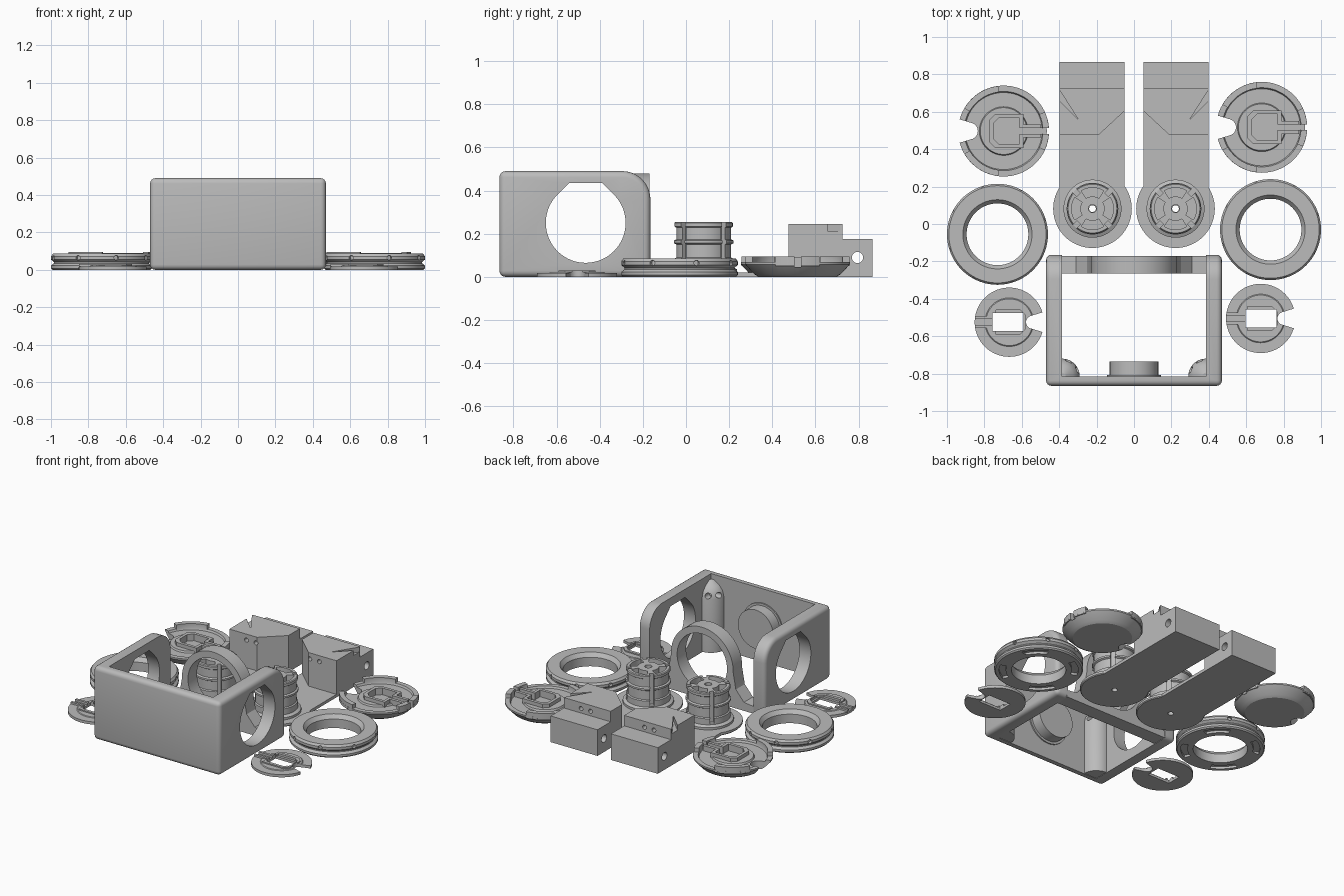
import bpy, bmesh
from math import sin, cos, pi, radians
from mathutils import Matrix, Vector

if "Cube" in bpy.data.objects:
    bpy.data.objects.remove(bpy.data.objects["Cube"])

grey = bpy.data.materials.new("grey_plastic")
grey.diffuse_color = (0.5, 0.5, 0.5, 1)
grey.use_nodes = True
grey.node_tree.nodes["Principled BSDF"].inputs["Base Color"].default_value = grey.diffuse_color


def make(name, bm):
    bmesh.ops.remove_doubles(bm, verts=bm.verts, dist=1e-5)
    bmesh.ops.recalc_face_normals(bm, faces=bm.faces)
    me = bpy.data.meshes.new(name)
    bm.to_mesh(me)
    bm.free()
    me.materials.append(grey)
    ob = bpy.data.objects.new(name, me)
    bpy.context.collection.objects.link(ob)
    return ob


def loft(name, loops):
    """Skin closed loops of equal length and cap both ends."""
    bm = bmesh.new()
    rows = [[bm.verts.new(p) for p in lp] for lp in loops]
    n = len(rows[0])
    for a, b in zip(rows, rows[1:]):
        for i in range(n):
            bm.faces.new((a[i], a[(i + 1) % n], b[(i + 1) % n], b[i]))
    bm.faces.new(rows[0])
    bm.faces.new(rows[-1])
    return make(name, bm)


def prism(name, pts, a, b, axis='z'):
    place = {'z': lambda u, v, w: (u, v, w), 'x': lambda u, v, w: (w, u, v),
             'y': lambda u, v, w: (u, w, v)}[axis]
    return loft(name, [[place(u, v, w) for u, v in pts] for w in (a, b)])


def box(name, x0, x1, y0, y1, z0, z1):
    return prism(name, [(x0, y0), (x1, y0), (x1, y1), (x0, y1)], z0, z1)


def arc(cx, cy, r, a0, a1, n=16):
    return [(cx + r * cos(radians(a0 + (a1 - a0) * i / n)),
             cy + r * sin(radians(a0 + (a1 - a0) * i / n))) for i in range(n + 1)]


def sector(cx, cy, r0, r1, a0, a1):
    return arc(cx, cy, r1, a0, a1) + arc(cx, cy, r0, a1, a0)


def lathe(name, profile, cx, cy, n=72):
    bm = bmesh.new()
    rows = [[bm.verts.new((cx + r * cos(2 * pi * i / n), cy + r * sin(2 * pi * i / n), z))
             for r, z in profile] for i in range(n)]
    m = len(profile)
    for i in range(n):
        a, b = rows[i], rows[(i + 1) % n]
        for j in range(m):
            k = (j + 1) % m
            if profile[j][0] == 0 and profile[k][0] == 0:
                continue
            ring = [a[j], b[j], b[k], a[k]]
            if profile[j][0] == 0:
                ring.remove(b[j])
            if profile[k][0] == 0:
                ring.remove(b[k])
            bm.faces.new(ring)
    return make(name, bm)


def rod(p, q, r, n=20):
    p, q = Vector(p), Vector(q)
    bm = bmesh.new()
    bmesh.ops.create_cone(bm, cap_ends=True, segments=n, radius1=r, radius2=r, depth=(q - p).length,
                          matrix=Matrix.Translation((p + q) / 2) @ (q - p).to_track_quat('Z', 'Y').to_matrix().to_4x4())
    return make("rod", bm)


def bake(ob):
    bpy.context.view_layer.update()
    me = bpy.data.meshes.new_from_object(ob.evaluated_get(bpy.context.evaluated_depsgraph_get()))
    ob.modifiers.clear()
    ob.data = me


def combine(ob, tools, op='DIFFERENCE'):
    for t in tools:
        m = ob.modifiers.new("bool", 'BOOLEAN')
        m.operation, m.object, m.solver = op, t, 'EXACT'
        bake(ob)
        bpy.data.objects.remove(t)


# Housing: U-shaped walls with rounded rear top corners
side = [(-.865, 0), (-.165, 0)] + arc(-.295, .36, .13, 0, 90, 10) + [(-.865, .49)]
housing = prism("housing", side, -.47, .47, 'x')
bev = housing.modifiers.new("round", 'BEVEL')
bev.width, bev.segments, bev.limit_method, bev.angle_limit = .028, 4, 'ANGLE', radians(40)
bake(housing)
window = arc(-.465, .25, .185, 135, 405, 48) + [(-.388, .435), (-.542, .435)]
combine(housing, [box("c", -.385, .385, -.815, 0, -.1, .6), prism("c", window, -.6, .6, 'x')])

# Corner screw columns inside the front wall
for s in (-1, 1):
    def quarter(r, z):
        pts = [(-.02, -.02), (r, -.02)] + arc(0, 0, r, 0, 90, 12) + [(-.02, r)]
        return [(s * (.385 - u), -.815 + v, z) for u, v in pts]
    col = loft("corner_column", [quarter(r, z) for r, z in
                                 ((.095, .003), (.095, .36), (.085, .40), (.06, .43), (.02, .455))])
    combine(col, [rod((s * .26, -.78, .38), (s * .345, -.78, .38), .018),
                  rod((s * .35, -.68, .38), (s * .35, -.77, .38), .018)])

# Round boss on the inside of the front wall
lip = prism("boss_lip", arc(0, .25, .145, 0, 354, 59), -.82, -.807, 'y')
boss = prism("boss", arc(0, .25, .13, 0, 354, 59), -.82, -.735, 'y')

# Rear hoop on a low flared cross bar
foot = [(-.39, .003), (.39, .003), (.39, .05), (.31, .06), (.25, .13), (.228, .25),
        (-.228, .25), (-.25, .13), (-.31, .06), (-.39, .05)]
hoop = prism("rear_hoop", foot, -.265, -.17, 'y')
combine(hoop, [prism("c", arc(0, .25, .23, 0, 355, 71), -.265, -.17, 'y')], 'UNION')
combine(hoop, [prism("c", arc(0, .25, .185, 0, 355, 71), -.4, 0, 'y')])

# Grooved rings with shallow underside pockets and rim dimples
for cx, cy in ((-.73, -.055), (.73, -.03)):
    ring = lathe("bearing_ring", [(.165, 0), (.262, 0), (.27, .008), (.27, .022), (.255, .035), (.255, .042),
                                  (.27, .055), (.27, .072), (.26, .086), (.185, .086), (.165, .06)], cx, cy)
    tools = [prism("c", sector(cx, cy, .2, .24, a, a + 40), -.02, .015) for a in (25, 115, 205, 295)]
    for k in range(8):
        d = Vector((cos(k * pi / 4 + .3), sin(k * pi / 4 + .3), 0))
        c = Vector((cx, cy, .064))
        tools.append(rod(c + d * .25, c + d * .3, .013, 12))
    combine(ring, tools)


def keyhole(cx, cy, s, x0, x1, h, tail, tw):
    """House-shaped outline with a narrow tail; s flips its direction."""
    c = .03
    pts = [(x0, h - c), (x0, c - h), (x0 + c, -h), (x1, -h), (x1, -tw), (tail, -tw),
           (tail, tw), (x1, tw), (x1, h), (x0 + c, h)]
    return [(cx + s * u, cy + s * v) for u, v in pts]


def notch(cx, cy, s, r, w):
    """Rounded opening that widens slightly at the rim."""
    pts = arc(-(r - .06), 0, w, -80, 80, 12) + [(-r - .05, w + .035), (-r - .05, -w - .035)]
    return prism("c", [(cx + s * u, cy + s * v) for u, v in pts], -.1, .3)


# Large dished caps with raised rim segments and a keyed collar
for cx, cy in ((-.697, .497), (.683, .517)):
    cap = lathe("large_cap", [(0, 0), (.18, 0), (.2, .012), (.243, .058), (.243, .068), (.212, .068),
                              (.206, .055), (.13, .055), (.125, .066), (0, .066)], cx, cy)
    combine(cap, [prism("c", keyhole(cx, cy, 1, -.075, .105, .09, .2, .035), .03, .09)], 'UNION')
    combine(cap, [prism("c", sector(cx, cy, .21, .2425, a, b), .05, .095)
                  for a, b in ((97, 150), (-25, 25), (210, 263))], 'UNION')
    combine(cap, [prism("c", keyhole(cx, cy, 1, -.055, .085, .07, .3, .015), .045, .2),
                  notch(cx, cy, 1, .243, .045)])

# Small flat caps with a keyed hole right through
for cx, cy in ((-.667, -.525), (.677, -.505)):
    cap = lathe("small_cap", [(0, 0), (.185, 0), (.185, .018), (.13, .018), (.125, .022), (0, .022)], cx, cy)
    combine(cap, [prism("c", keyhole(cx, cy, -1, -.1, .085, .085, .183, .032), .01, .03)], 'UNION')
    hx = cx - .01 if cx < 0 else cx
    combine(cap, [prism("c", keyhole(cx, cy, -1, -.088, .07, .065, .3, .016), .016, .1),
                  box("c", hx - .08, hx + .085, cy - .048, cy + .048, -.1, .1),
                  notch(cx, cy, -1, .185, .035)])

# Two mirrored arms: thin foot plate, stepped clamp block and slotted hub
for s in (-1, 1):
    hx, hy = s * .222, .082
    plate = box("arm_plate", s * .05, s * .397, .08, .865, 0, .02)
    combine(plate, [lathe("c", [(0, 0), (.205, 0), (.21, .005), (.21, .02), (0, .02)], hx, hy)], 'UNION')
    combine(plate, [rod((hx, hy, -.1), (hx, hy, .1), .018)])

    outline = [(.397, .475), (.19, .475), (.05, .605), (.05, .865), (.397, .865)]
    block = prism("clamp_block", [(s * u, v) for u, v in outline], .0, .245)
    tools = [box("c", -.6, .6, .725, 1, .175, .4),
             rod((s * -.1, .795, .09), (s * .6, .795, .09), .026),
             prism("c", [(s * u, v) for u, v in ((.41, .735), (.41, .67), (.295, .555))], .212, .4)]
    tools += [rod((s * x, .4, .205), (s * x, .9, .205), .014) for x in (.2, .27)]
    combine(block, tools)

    hub = lathe("hub", [(0, .01), (.155, .01), (.155, .035), (.135, .045), (.135, .085), (.127, .09),
                        (.127, .15), (.138, .156), (.138, .168), (.127, .174), (.127, .228),
                        (.135, .233), (.135, .25), (.13, .255), (0, .255)], hx, hy)
    tools = [rod((hx, hy, -.1), (hx, hy, .4), .022)]
    tools += [prism("c", sector(hx, hy, .065, .112, a - 32, a + 32), .07, .4) for a in (0, 90, 180, 270)]
    for a in (45, 135, 225, 315):
        d, n = Vector((cos(radians(a)), sin(radians(a)))), Vector((-sin(radians(a)), cos(radians(a))))
        c = Vector((hx, hy))
        tools.append(prism("c", [tuple(c + d * u + n * v) for u, v in
                                 ((.105, -.013), (.2, -.013), (.2, .013), (.105, .013))], .05, .4))
    combine(hub, tools)

# Smooth curved surfaces, keep creases sharp
for ob in bpy.context.collection.objects:
    ob.select_set(True)
    bpy.context.view_layer.objects.active = ob
bpy.ops.object.shade_smooth_by_angle(angle=radians(30))
